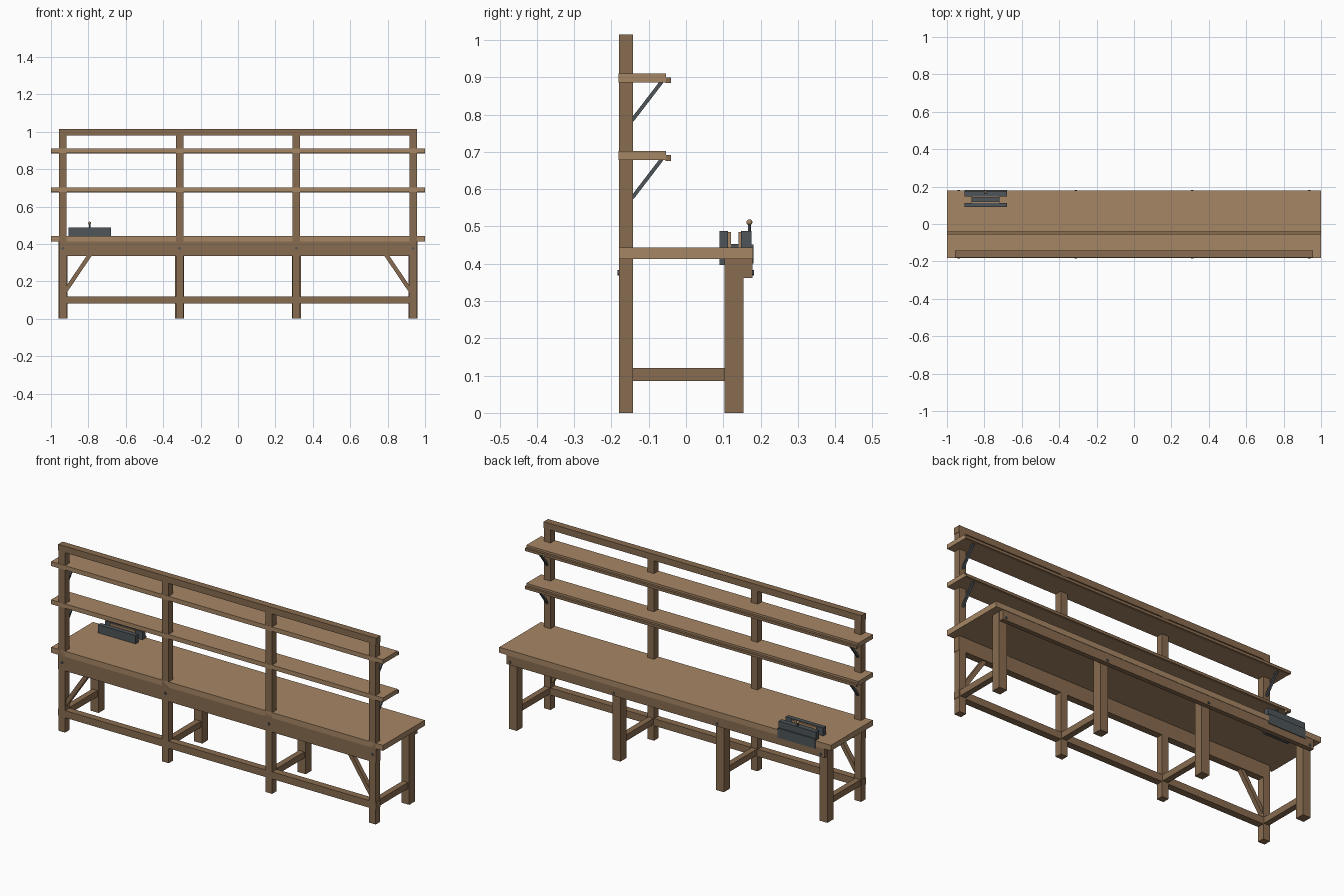
import bpy
from mathutils import Vector

if "Cube" in bpy.data.objects:
    bpy.data.objects.remove(bpy.data.objects["Cube"])


def material(name, rgb):
    m = bpy.data.materials.new(name)
    m.diffuse_color = (*rgb, 1)
    m.use_nodes = True
    m.node_tree.nodes["Principled BSDF"].inputs["Base Color"].default_value = m.diffuse_color
    return m


FRAME = material("frame_wood", (0.25, 0.15, 0.08))
BOARD = material("board_wood", (0.38, 0.24, 0.13))
METAL = material("dark_metal", (0.075, 0.09, 0.1))


def box(name, x, y, z, mat):
    bpy.ops.mesh.primitive_cube_add(size=1)
    o = bpy.context.object
    o.name = name
    for v in o.data.vertices:
        v.co = [r[0] if c < 0 else r[1] for c, r in zip(v.co, (x, y, z))]
    o.data.materials.append(mat)
    return o


def strut(name, a, b, width, thick, mat):
    """Square bar between two points; width lies along its local x."""
    a, b = Vector(a), Vector(b)
    d = b - a
    h = d.length / 2
    o = box(name, (-width / 2, width / 2), (-thick / 2, thick / 2), (-h, h), mat)
    o.location = (a + b) / 2
    o.rotation_euler = d.to_track_quat('Z', 'Y').to_euler() if abs(d.x) < 1e-6 else \
        Vector((0, 0, 1)).rotation_difference(d).to_euler()
    return o


def cylinder(name, loc, r, depth, mat, rot=(0, 0, 0), sides=12):
    bpy.ops.mesh.primitive_cylinder_add(vertices=sides, radius=r, depth=depth,
                                        location=loc, rotation=rot)
    o = bpy.context.object
    o.name = name
    o.data.materials.append(mat)
    bpy.ops.object.shade_smooth_by_angle()
    return o


SIDE = 1.5707963
POST_Y = (-0.18, -0.142)

# Tall posts, short legs, cross stretchers and apron bolts
for x in (-0.936, -0.312, 0.312, 0.936):
    box("tall_post", (x - 0.02, x + 0.02), POST_Y, (0, 0.985), FRAME)
    box("short_leg", (x - 0.024, x + 0.024), (0.103, 0.154), (0, 0.413), FRAME)
    box("cross_stretcher", (x - 0.016, x + 0.016), (-0.143, 0.104), (0.086, 0.12), FRAME)
    for y in (-0.181, 0.179):
        cylinder("apron_bolt", (x, y, 0.376), 0.007, 0.006, METAL, (SIDE, 0, 0))

# Long rails
box("top_rail", (-0.958, 0.958), POST_Y, (0.98, 1.015), FRAME)
box("front_apron", (-0.958, 0.958), POST_Y, (0.336, 0.413), FRAME)
box("low_stretcher", (-0.958, 0.958), POST_Y, (0.081, 0.12), FRAME)
box("back_apron", (-0.958, 0.958), (0.153, 0.178), (0.362, 0.413), FRAME)

# Worktop
box("worktop", (-1, 1), (-0.18, 0.18), (0.413, 0.443), BOARD)

# Shelves with lips and metal brackets
for z in (0.678, 0.886):
    box("shelf", (-1, 1), (-0.181, -0.054), (z, z + 0.024), BOARD)
    box("shelf_lip", (-1, 1), (-0.055, -0.04), (z - 0.002, z + 0.013), FRAME)
    for x in (-0.936, 0.936):
        strut("shelf_bracket", (x, -0.144, z - 0.101), (x, -0.065, z + 0.002),
              0.012, 0.01, METAL)

# Diagonal frame braces
for s in (-1, 1):
    strut("frame_brace", (s * 0.925, -0.161, 0.145), (s * 0.79, -0.161, 0.345),
          0.022, 0.025, FRAME)

# Bench vise
VX = (-0.906, -0.68)
LINER_X = (-0.87, -0.72)
box("vise_inner_jaw", VX, (0.09, 0.113), (0.44, 0.488), METAL)
box("vise_outer_jaw", VX, (0.148, 0.175), (0.44, 0.488), METAL)
box("vise_outer_plate", VX, (0.16, 0.1815), (0.4, 0.452), METAL)
box("vise_inner_liner", LINER_X, (0.112, 0.121), (0.443, 0.485), BOARD)
box("vise_outer_liner", LINER_X, (0.141, 0.149), (0.443, 0.485), BOARD)
box("vise_slide", LINER_X, (0.112, 0.149), (0.44, 0.453), METAL)
box("vise_mount", LINER_X, (0.09, 0.165), (0.397, 0.414), METAL)
cylinder("vise_handle", (-0.793, 0.17, 0.475), 0.004, 0.07, METAL)
bpy.ops.mesh.primitive_uv_sphere_add(segments=12, ring_count=8, radius=0.008,
                                     location=(-0.793, 0.17, 0.511))
knob = bpy.context.object
knob.name = "vise_handle_knob"
knob.data.materials.append(BOARD)
bpy.ops.object.shade_smooth_by_angle()
